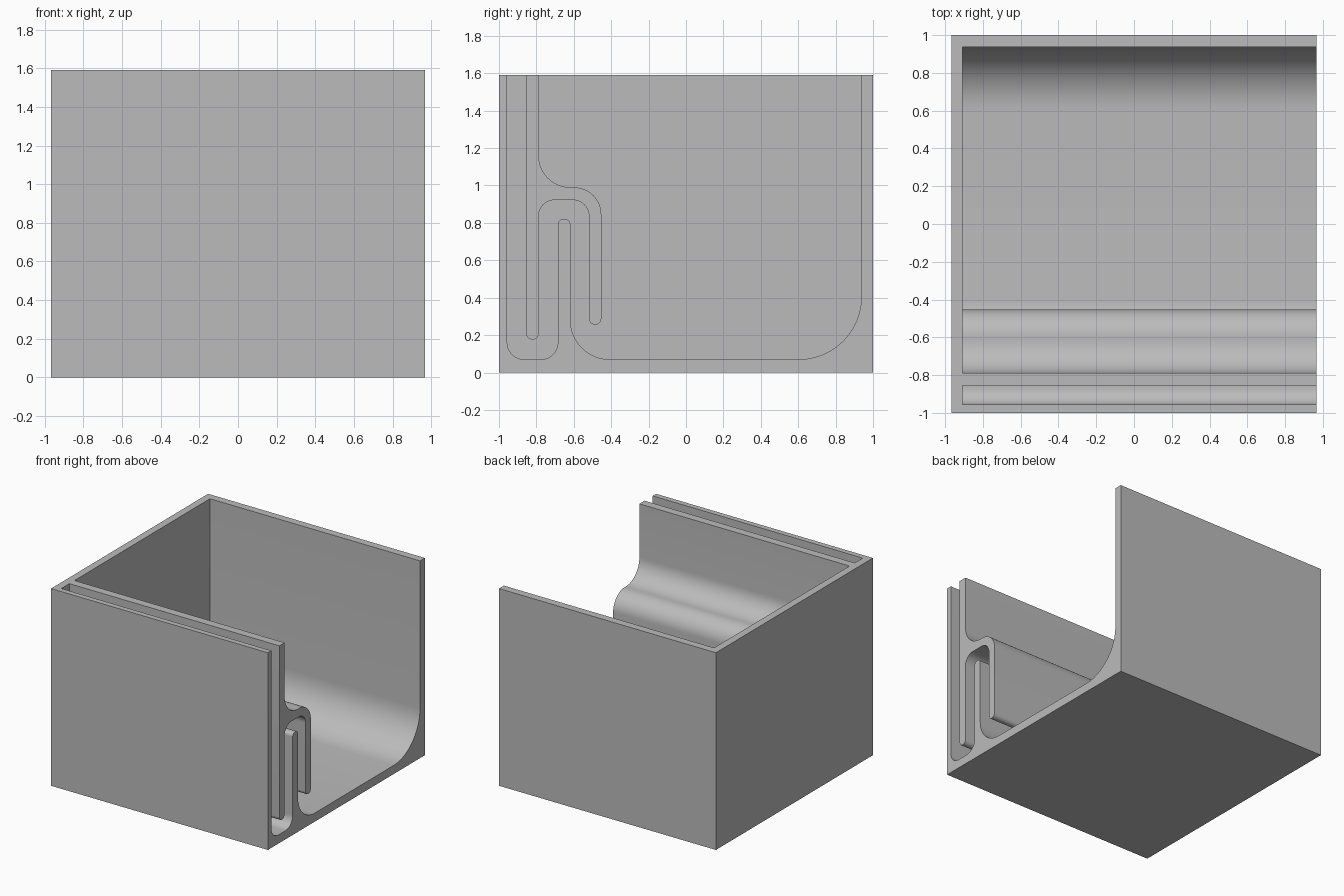
import bpy, bmesh, math
from mathutils import Vector

cube = bpy.data.objects.get("Cube")
if cube:
    bpy.data.objects.remove(cube, do_unlink=True)

HALF_X, HALF_Y, HEIGHT = 0.967, 1.0, 1.59
END_WALL = 0.06
ABOVE = HEIGHT + 0.1

grey = bpy.data.materials.new("light grey")
grey.use_nodes = True
grey.diffuse_color = (0.5, 0.5, 0.5, 1)
grey.node_tree.nodes["Principled BSDF"].inputs["Base Color"].default_value = (0.5, 0.5, 0.5, 1)


def rounded(corners, steps=12):
    """Replace each right-angle corner (y, z, radius) with an arc."""
    points = []
    for i, (y, z, r) in enumerate(corners):
        p = Vector((y, z))
        if r == 0:
            points.append(p)
            continue
        before = (Vector(corners[i - 1][:2]) - p).normalized()
        after = (Vector(corners[(i + 1) % len(corners)][:2]) - p).normalized()
        centre = p + (before + after) * r
        for k in range(steps + 1):
            a = math.pi / 2 * k / steps
            points.append(centre - after * r * math.cos(a) - before * r * math.sin(a))
    return points


def prism(name, outline, x0, x1):
    """Extrude a y-z outline along x."""
    bm = bmesh.new()
    face = bm.faces.new([bm.verts.new((x0, p[0], p[1])) for p in outline])
    extruded = bmesh.ops.extrude_face_region(bm, geom=[face])["geom"]
    moved = [v for v in extruded if isinstance(v, bmesh.types.BMVert)]
    bmesh.ops.translate(bm, verts=moved, vec=(x1 - x0, 0, 0))
    bmesh.ops.recalc_face_normals(bm, faces=bm.faces)
    mesh = bpy.data.meshes.new(name)
    bm.to_mesh(mesh)
    bm.free()
    mesh.materials.append(grey)
    obj = bpy.data.objects.new(name, mesh)
    bpy.context.collection.objects.link(obj)
    return obj


# Outer block
body = prism("tray_body", [(-HALF_Y, 0), (HALF_Y, 0), (HALF_Y, HEIGHT), (-HALF_Y, HEIGHT)],
             -HALF_X, HALF_X)

# Cavity: front slot, around the upright rib, floor, back wall, then the hooked panel
FLOOR, TIP = 0.07, 0.032
cavity = rounded([
    (-0.956, ABOVE, 0), (-0.956, FLOOR, 0.09),
    (-0.685, FLOOR, 0.09), (-0.685, 0.822, TIP), (-0.618, 0.822, TIP),
    (-0.618, FLOOR, 0.21), (0.938, FLOOR, 0.335), (0.938, ABOVE, 0),
    (-0.788, ABOVE, 0), (-0.788, 0.99, 0.17), (-0.453, 0.99, 0.145),
    (-0.453, 0.256, TIP), (-0.519, 0.256, TIP), (-0.519, 0.922, 0.085),
    (-0.788, 0.922, 0.085), (-0.788, 0.176, TIP), (-0.854, 0.176, TIP),
    (-0.854, ABOVE, 0),
])
cutter = prism("cavity_cutter", cavity, -HALF_X + END_WALL, HALF_X + 0.1)

# Cut the cavity out of the block
cut = body.modifiers.new("cavity", 'BOOLEAN')
cut.operation = 'DIFFERENCE'
cut.solver = 'EXACT'
cut.object = cutter
bpy.context.view_layer.objects.active = body
body.select_set(True)
bpy.ops.object.modifier_apply(modifier=cut.name)
bpy.data.objects.remove(cutter, do_unlink=True)

bpy.ops.object.shade_smooth_by_angle(angle=math.radians(30))
